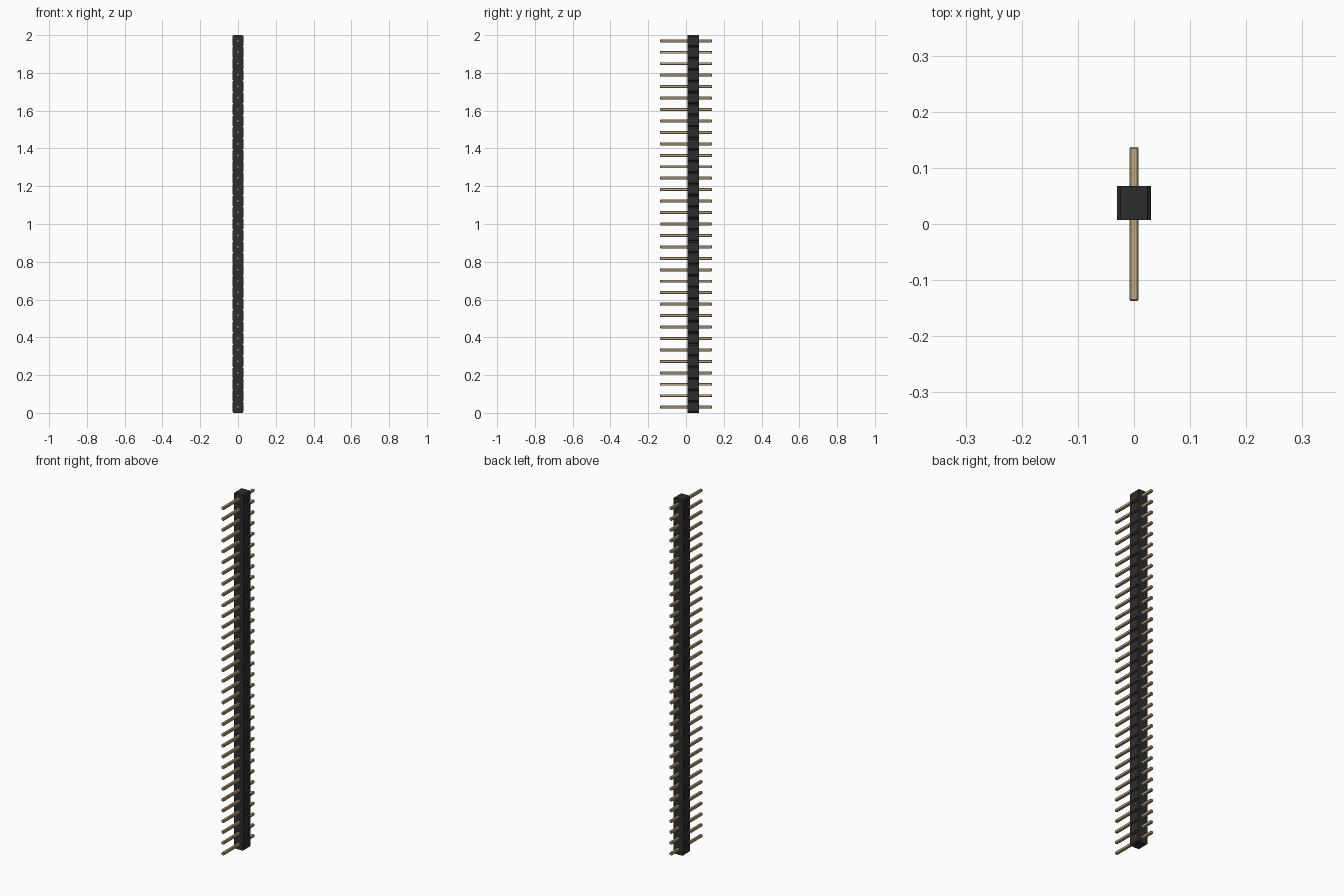
import bpy, bmesh
from mathutils import Vector

cube = bpy.data.objects.get("Cube")
if cube:
    bpy.data.objects.remove(cube, do_unlink=True)

COUNT = 33
PITCH = 2.0 / COUNT
HALF = PITCH / 2
CHAMFER = PITCH / 10


def material(name, color, roughness):
    mat = bpy.data.materials.new(name)
    mat.use_nodes = True
    mat.diffuse_color = (*color, 1)
    bsdf = mat.node_tree.nodes["Principled BSDF"]
    bsdf.inputs["Base Color"].default_value = (*color, 1)
    bsdf.inputs["Roughness"].default_value = roughness
    return mat


def add_row(name, bm, mat):
    """Turn one unit into an object and repeat it up the strip."""
    bmesh.ops.recalc_face_normals(bm, faces=bm.faces)
    mesh = bpy.data.meshes.new(name)
    bm.to_mesh(mesh)
    bm.free()
    mesh.materials.append(mat)
    obj = bpy.data.objects.new(name, mesh)
    bpy.context.collection.objects.link(obj)
    obj.location.z = HALF
    row = obj.modifiers.new("Row", "ARRAY")
    row.count = COUNT
    row.use_relative_offset = False
    row.use_constant_offset = True
    row.constant_offset_displace = (0, 0, PITCH)
    return obj


black = material("black plastic", (0.027, 0.027, 0.027), 0.7)
gold = material("gold metal", (0.53, 0.39, 0.20), 0.5)

# Housing: octagonal block with chamfered corners, extruded front to back
bm = bmesh.new()
inner = HALF - CHAMFER
outline = [(inner, -HALF), (HALF, -inner), (HALF, inner), (inner, HALF),
           (-inner, HALF), (-HALF, inner), (-HALF, -inner), (-inner, -HALF)]
face = bm.faces.new([bm.verts.new((x, 0.007, z)) for x, z in outline])
extruded = bmesh.ops.extrude_face_region(bm, geom=[face], use_keep_orig=True)
moved = [v for v in extruded["geom"] if isinstance(v, bmesh.types.BMVert)]
bmesh.ops.translate(bm, verts=moved, vec=(0, PITCH, 0))
add_row("housing", bm, black)

# Pins: square rods through the housing with chamfered tips
bm = bmesh.new()
bmesh.ops.create_cube(bm, size=1)
bmesh.ops.scale(bm, verts=bm.verts, vec=Vector((0.0155, 0.275, 0.0155)))
pins = add_row("pins", bm, gold)
bevel = pins.modifiers.new("Chamfer", "BEVEL")
bevel.width = 0.0025
bevel.segments = 1
pins.modifiers.move(1, 0)
